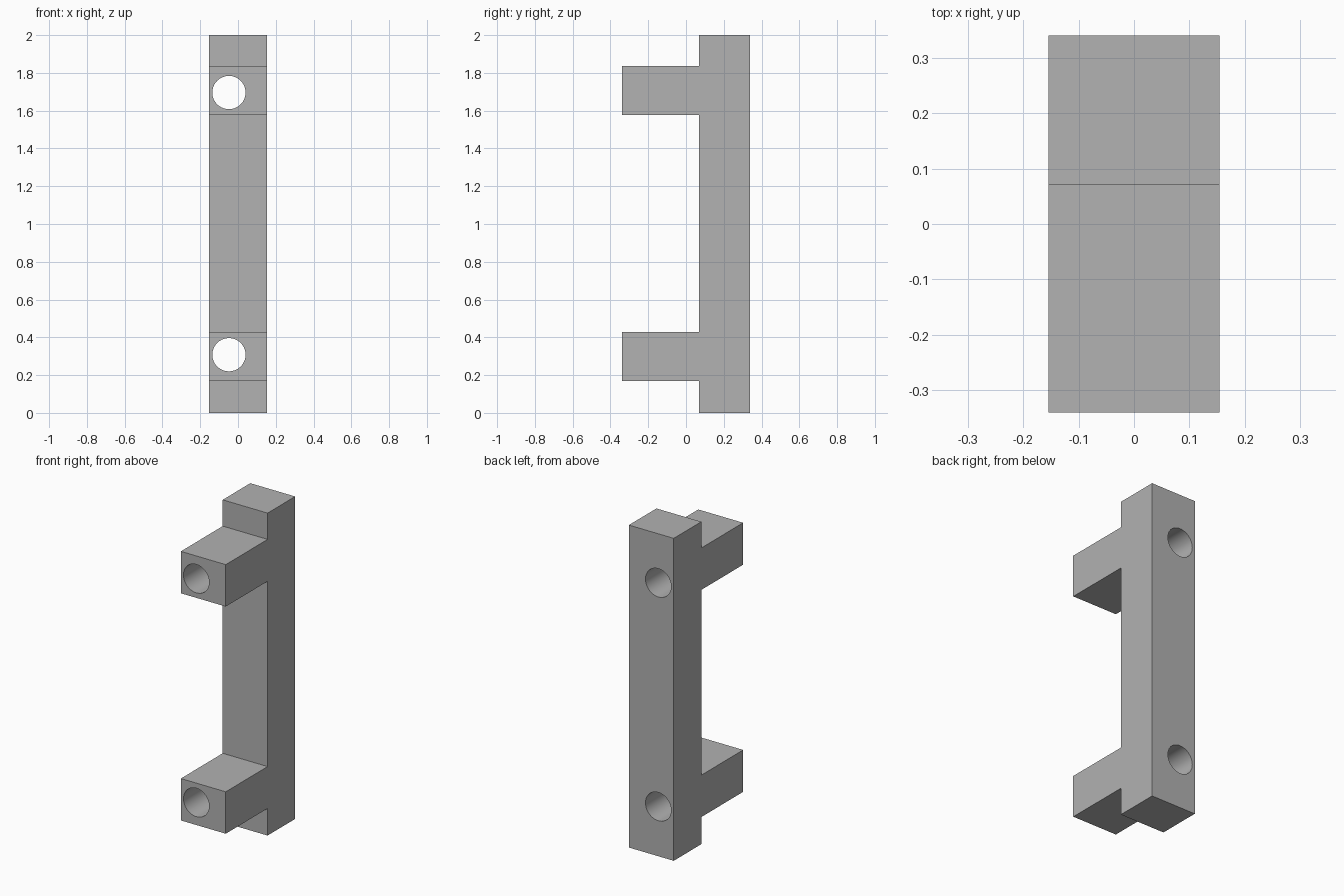
import bpy
import bmesh
import math
from mathutils import Vector

default = bpy.data.objects.get("Cube")
if default:
    bpy.data.objects.remove(default, do_unlink=True)

HALF_WIDTH = 0.154
FRONT, STEP, BACK = -0.34, 0.07, 0.34
HEIGHT = 2.0
LUGS = [(0.168, 0.428), (1.577, 1.837)]   # bottom and top of each lug
HOLES = [0.308, 1.696]                    # hole centre heights
HOLE_X, HOLE_RADIUS = -0.048, 0.088

grey = bpy.data.materials.new("plain grey")
grey.use_nodes = True
colour = (0.445, 0.445, 0.445, 1)
grey.diffuse_color = colour
grey.node_tree.nodes["Principled BSDF"].inputs["Base Color"].default_value = colour

# Side profile of the bar with its two forward lugs
profile = [(BACK, HEIGHT), (BACK, 0), (STEP, 0)]
for low, high in LUGS:
    profile += [(STEP, low), (FRONT, low), (FRONT, high), (STEP, high)]
profile.append((STEP, HEIGHT))

# Bracket body, extruded across its width
bm = bmesh.new()
side = bm.faces.new([bm.verts.new((-HALF_WIDTH, y, z)) for y, z in profile])
result = bmesh.ops.extrude_face_region(bm, geom=[side])
moved = [v for v in result["geom"] if isinstance(v, bmesh.types.BMVert)]
bmesh.ops.translate(bm, verts=moved, vec=Vector((2 * HALF_WIDTH, 0, 0)))
bmesh.ops.recalc_face_normals(bm, faces=bm.faces)
mesh = bpy.data.meshes.new("bracket_body")
bm.to_mesh(mesh)
bm.free()
mesh.materials.append(grey)
body = bpy.data.objects.new("bracket_body", mesh)
bpy.context.collection.objects.link(body)


# Round bolt holes running from front to back
def drill(z):
    bpy.ops.mesh.primitive_cylinder_add(
        vertices=64, radius=HOLE_RADIUS, depth=1,
        location=(HOLE_X, 0, z), rotation=(math.pi / 2, 0, 0))
    cutter = bpy.context.object
    cutter.name = "hole_cutter"
    cutter.hide_render = True
    cutter.data.materials.append(grey)
    bpy.ops.object.select_all(action="DESELECT")
    body.select_set(True)
    bpy.context.view_layer.objects.active = body
    cut = body.modifiers.new("bolt hole", "BOOLEAN")
    cut.operation = "DIFFERENCE"
    cut.solver = "EXACT"
    cut.object = cutter
    bpy.ops.object.modifier_apply(modifier=cut.name)
    bpy.data.objects.remove(cutter, do_unlink=True)


for height in HOLES:
    drill(height)

# Smooth hole walls, crisp outer edges
bpy.ops.object.shade_smooth_by_angle(angle=math.radians(30))
